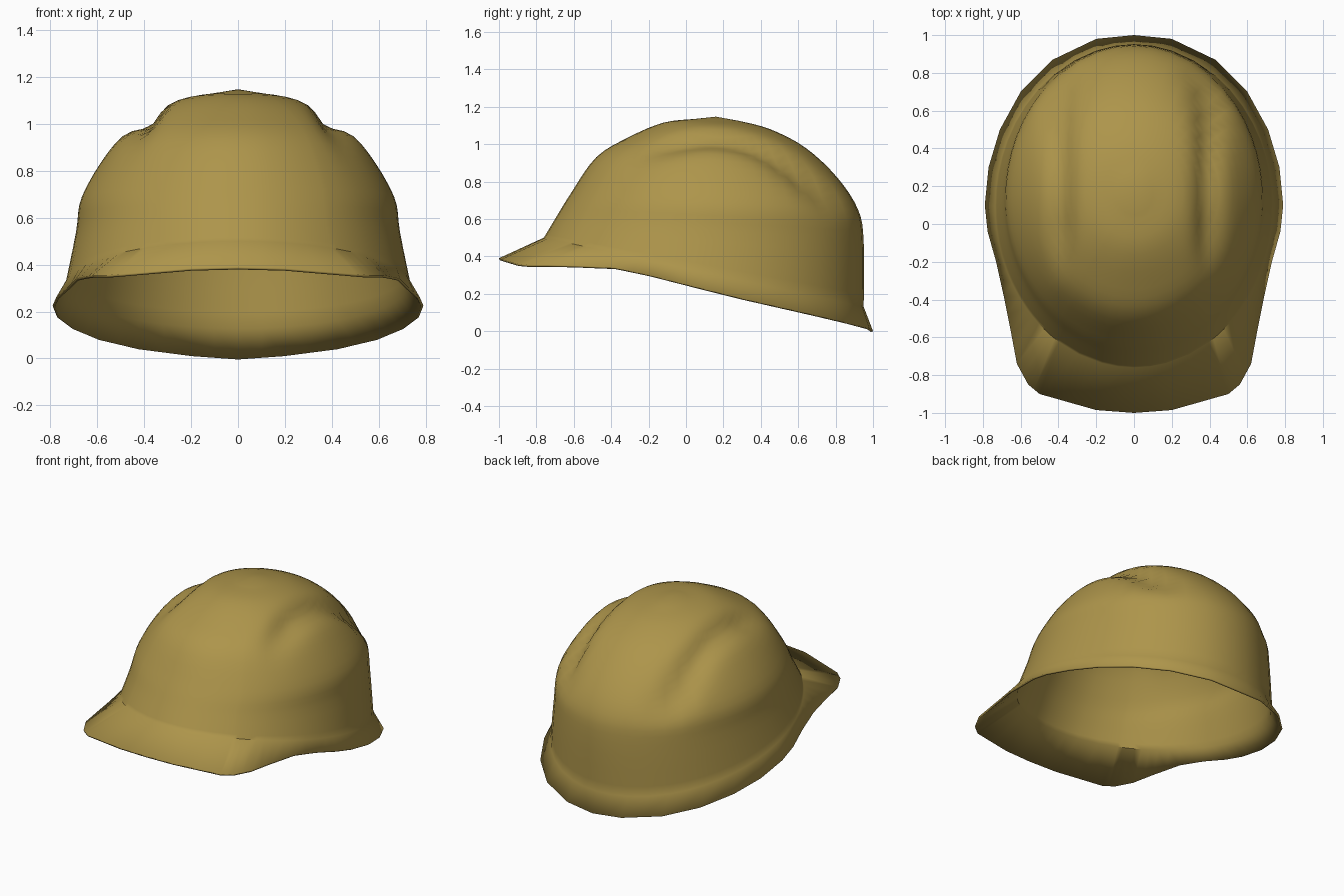
import bpy, bmesh, math
from mathutils import Vector

if "Cube" in bpy.data.objects:
    bpy.data.objects.remove(bpy.data.objects["Cube"])

# Rim: half outline seen from above, from front tip to back (x, y, z)
HALF_RIM = [(0, -1, .39), (.2, -.985, .385), (.5, -.9, .36), (.56, -.85, .355),
            (.62, -.74, .355), (.65, -.58, .35), (.69, -.38, .34), (.73, -.2, .30),
            (.775, -.04, .26), (.79, .1, .225), (.77, .3, .175), (.71, .5, .13),
            (.6, .7, .085), (.43, .87, .045), (.2, .98, .015), (0, 1, 0)]
# Crown rings: front y, front z, back y, back z, half width
RINGS = [(-.76, .50, .95, .13, .735), (-.70, .60, .95, .48, .69), (-.62, .73, .92, .65, .665),
         (-.48, .93, .81, .82, .555), (-.30, 1.04, .64, .98, .43),
         (-.12, 1.115, .45, 1.08, .26), (.05, 1.135, .28, 1.125, .10)]


def smooth(a, b, v):
    t = max(0, min(1, (v - a) / (b - a)))
    return t * t * (3 - 2 * t)


def spline(a, b, c, d, t):
    return .5 * (2 * b + (c - a) * t + (2 * a - 5 * b + 4 * c - d) * t ** 2
                 + (3 * b - a - 3 * c + d) * t ** 3)


def resample(rows, steps):
    out, last = [], len(rows) - 1
    for i in range(last):
        q = [rows[max(0, i - 1)], rows[i], rows[i + 1], rows[min(last, i + 2)]]
        for s in range(steps):
            out.append([spline(*k, s / steps) for k in zip(*q)])
    return out + [rows[-1]]


def groove(p):
    # Shallow side grooves that leave a raised band over the top and back
    amount = .05 * math.exp(-((abs(p.x) - .40) / .065) ** 2)
    amount *= smooth(-.35, 0, p.y) * smooth(.55, .8, p.z)
    return p + (Vector((0, .1, .4)) - p).normalized() * amount


# Full rim loop
half = []
for a, b in zip(HALF_RIM, HALF_RIM[1:]):
    half += [Vector(a), Vector(a).lerp(Vector(b), .5)]
half.append(Vector(HALF_RIM[-1]))
rim = half + [Vector((-p.x, p.y, p.z)) for p in half[-2:0:-1]]
angles = [math.atan2(p.x / .78, -(p.y - .1)) for p in rim]

# Loft brim and crown
bm = bmesh.new()
loops = [[bm.verts.new(p) for p in rim]]
for yf, zf, yb, zb, w in resample(RINGS, 4):
    ring = []
    for a in angles:
        t = (1 - math.cos(a)) / 2
        p = Vector((w * math.sin(a), yf + (yb - yf) * t, zf + (zb - zf) * t))
        ring.append(bm.verts.new(groove(p)))
    loops.append(ring)
n = len(rim)
for lo, hi in zip(loops, loops[1:]):
    for i in range(n):
        j = (i + 1) % n
        bm.faces.new((lo[i], lo[j], hi[j], hi[i]))
top = bm.verts.new((0, .16, 1.147))
for i in range(n):
    bm.faces.new((loops[-1][i], loops[-1][(i + 1) % n], top))
bm.normal_update()
if top.normal.z < 0:
    bmesh.ops.reverse_faces(bm, faces=bm.faces[:])

mesh = bpy.data.meshes.new("helmet_shell")
bm.to_mesh(mesh)
bm.free()
shell = bpy.data.objects.new("helmet_shell", mesh)
bpy.context.collection.objects.link(shell)

# Colour
mat = bpy.data.materials.new("dull_yellow")
mat.diffuse_color = (.42, .30, .07, 1)
mat.use_nodes = True
mat.node_tree.nodes["Principled BSDF"].inputs["Base Color"].default_value = mat.diffuse_color
mesh.materials.append(mat)

# Smooth shading and thin wall
bpy.context.view_layer.objects.active = shell
shell.select_set(True)
bpy.ops.object.shade_smooth_by_angle(angle=math.radians(40))
wall = shell.modifiers.new("thin_wall", 'SOLIDIFY')
wall.thickness = .012
wall.offset = -1
